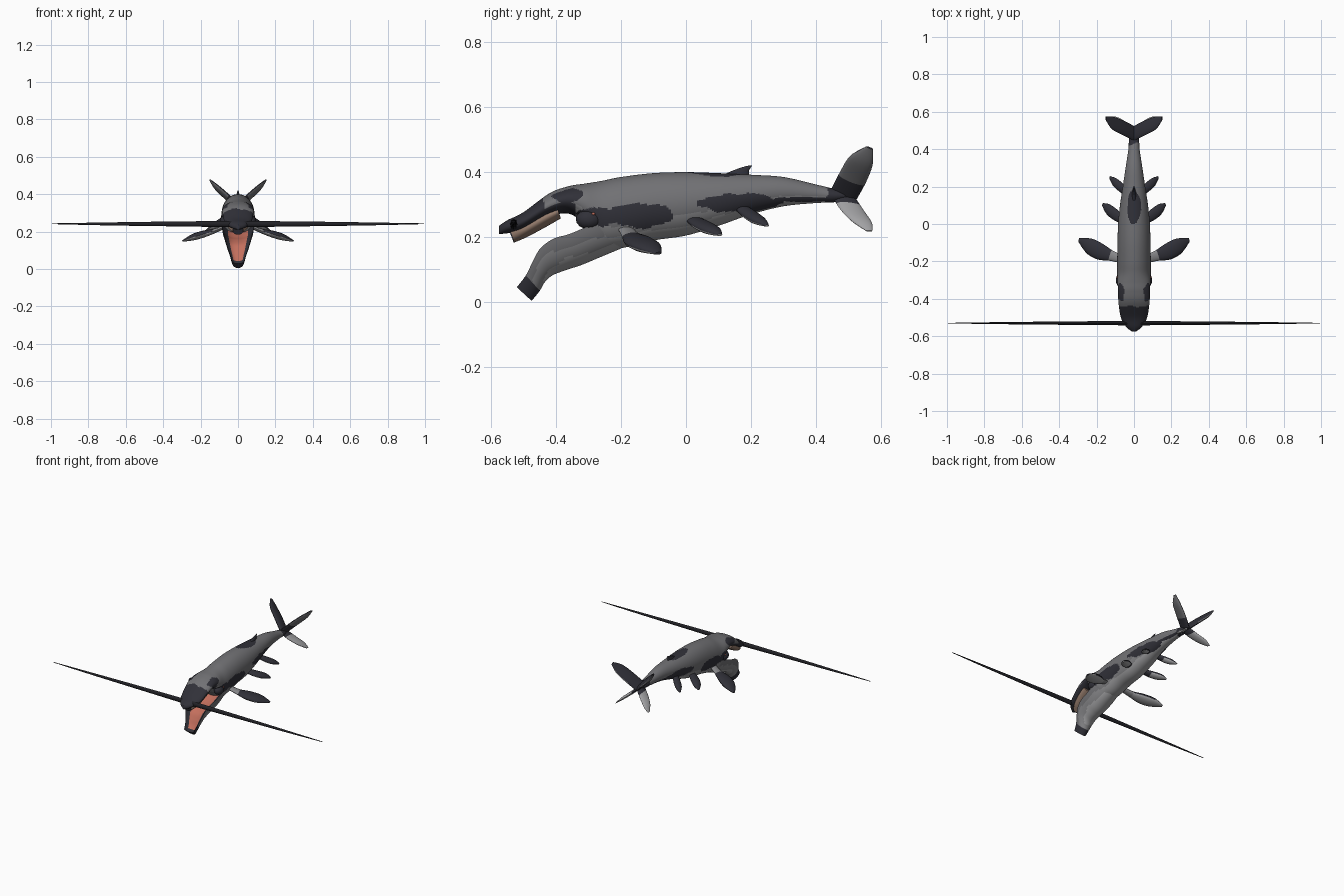
import bpy, bmesh, math
from mathutils import Vector, noise

cube = bpy.data.objects.get("Cube")
if cube:
    bpy.data.objects.remove(cube)

GREY, DARK, PALE, RED, TAN, MID, BLACK = range(7)


def material(name, rgb):
    m = bpy.data.materials.new(name)
    m.use_nodes = True
    m.diffuse_color = (*rgb, 1)
    bsdf = m.node_tree.nodes["Principled BSDF"]
    bsdf.inputs["Base Color"].default_value = (*rgb, 1)
    bsdf.inputs["Roughness"].default_value = 0.8
    return m


MATS = [material("skin grey", (0.165, 0.165, 0.175)),
        material("patch charcoal", (0.03, 0.03, 0.04)),
        material("belly pale grey", (0.36, 0.36, 0.37)),
        material("mouth red", (0.55, 0.16, 0.11)),
        material("palate tan", (0.30, 0.20, 0.15)),
        material("flank mid grey", (0.24, 0.24, 0.25)),
        material("spike black", (0.016, 0.016, 0.02))]


def resample(rows, n):
    """Smooth Catmull-Rom resampling of tuples."""
    out = []
    last = len(rows) - 1
    for k in range(n + 1):
        f = k / n * last
        i = min(int(f), last - 1)
        t = f - i
        quad = [rows[max(0, min(last, i + d))] for d in (-1, 0, 1, 2)]
        out.append([0.5 * (2 * b + (c - a) * t + (2 * a - 5 * b + 4 * c - d) * t * t
                           + (3 * b - a - 3 * c + d) * t ** 3)
                    for a, b, c, d in zip(*quad)])
    return out


def skin(name, rings, rule):
    """Bridge rings, cap the ends, colour faces with rule(centre, normal, t, a)."""
    bm = bmesh.new()
    loops = [[bm.verts.new(p) for p in ring] for ring in rings]
    n, m = len(loops[0]), len(loops)
    place = {}
    for i in range(m - 1):
        for j in range(n):
            k = (j + 1) % n
            f = bm.faces.new((loops[i][j], loops[i][k], loops[i + 1][k], loops[i + 1][j]))
            place[f] = ((i + 0.5) / (m - 1), (j + 0.5) / n)
    place[bm.faces.new(loops[0][::-1])] = (0, 0.75)
    place[bm.faces.new(loops[-1])] = (1, 0.75)
    bmesh.ops.recalc_face_normals(bm, faces=bm.faces[:])
    for f, (t, a) in place.items():
        f.material_index = rule(f.calc_center_median(), f.normal, t, a)
    mesh = bpy.data.meshes.new(name)
    bm.to_mesh(mesh)
    bm.free()
    for mat in MATS:
        mesh.materials.append(mat)
    ob = bpy.data.objects.new(name, mesh)
    bpy.context.collection.objects.link(ob)
    bpy.ops.object.select_all(action='DESELECT')
    ob.select_set(True)
    bpy.context.view_layer.objects.active = ob
    bpy.ops.object.shade_smooth_by_angle(angle=math.radians(50))


def hull(name, rows, rule, steps, sides, scooped=False):
    """Rows: top y, top z, bottom y, bottom z, half width."""
    rings = []
    for ty, tz, by, bz, w in resample(rows, steps):
        ring = []
        for j in range(sides):
            a = 2 * math.pi * j / sides
            u, v = math.cos(a), math.sin(a)
            if scooped:
                v = 0.9 - 0.8 * (1 - abs(u) ** 3) if v > 0 else 0.9 + 1.9 * v
            ring.append((w * u, (ty + by + (ty - by) * v) / 2, (tz + bz + (tz - bz) * v) / 2))
        rings.append(ring)
    skin(name, rings, rule)


def fin(name, rows, chord, thick, rule, side=1, steps=18, sides=16):
    """Rows: centre x, y, z and half chord."""
    path = resample(rows, steps)
    along = Vector(path[-1][:3]) - Vector(path[0][:3])
    chord = Vector(chord).normalized()
    flat = along.cross(chord).normalized()
    widest = max(p[3] for p in path)
    rings = []
    for x, y, z, w in path:
        ring = []
        for j in range(sides):
            a = 2 * math.pi * j / sides
            p = Vector((x, y, z)) + chord * w * math.cos(a) \
                + flat * thick * (w / widest) * math.sin(a)
            ring.append((p.x * side, p.y, p.z))
        rings.append(ring)
    skin(name, rings, rule)


# Dark patches on the flanks: y, z, y radius, z radius
PATCHES = [(0.17, 0.305, 0.13, 0.028), (-0.14, 0.265, 0.10, 0.036),
           (-0.28, 0.262, 0.06, 0.03), (-0.365, 0.33, 0.045, 0.024),
           (0.36, 0.316, 0.1, 0.007)]


def body_colour(c, n, t, a):
    wobble = 0.25 * noise.noise(c * 25)
    if c.y < -0.44 + 0.05 * wobble or c.y > 0.43 + 0.1 * wobble:
        return DARK
    if n.z > 0.6 and ((c.y - 0.09) / 0.09) ** 2 + (c.x / 0.036) ** 2 < 1 + wobble:
        return DARK
    if abs(n.x) > 0.35:
        for y, z, ry, rz in PATCHES:
            if ((c.y - y) / ry) ** 2 + ((c.z - z) / rz) ** 2 < 1 + 2 * wobble:
                return DARK
    if c.y < -0.34 and n.z < -0.3:
        return DARK
    shade = n.z - 0.3 * wobble
    return PALE if shade < -0.6 else MID if shade < -0.3 else GREY


# Body with upper jaw
profile = [(-0.575, 0.235, 0.21, 0.01), (-0.55, 0.252, 0.212, 0.042),
           (-0.5, 0.277, 0.222, 0.07), (-0.42, 0.335, 0.262, 0.083),
           (-0.36, 0.357, 0.272, 0.085), (-0.31, 0.365, 0.235, 0.088),
           (-0.26, 0.373, 0.168, 0.09), (-0.2, 0.385, 0.166, 0.09),
           (-0.1, 0.397, 0.19, 0.088), (0, 0.4, 0.205, 0.085),
           (0.1, 0.397, 0.235, 0.075), (0.2, 0.392, 0.27, 0.06),
           (0.3, 0.385, 0.295, 0.045), (0.4, 0.362, 0.305, 0.03),
           (0.46, 0.348, 0.308, 0.026), (0.51, 0.338, 0.322, 0.01)]
hull("body", [(y, top, y, low, w) for y, top, low, w in profile], body_colour, 225, 96)


# Lower jaw with a scooped red mouth floor inside a dark rim
def jaw_colour(c, n, t, a):
    if a < 0.5:
        across = abs(math.cos(2 * math.pi * a))
        return RED if across < 0.6 and t < 0.93 else DARK
    if t > 0.86:
        return DARK
    shade = n.z - 0.1 * noise.noise(c * 25)
    return PALE if shade < -0.6 else MID if shade < -0.3 else GREY


hull("lower_jaw", [(-0.22, 0.27, -0.2, 0.165, 0.075), (-0.3, 0.24, -0.26, 0.14, 0.085),
                   (-0.36, 0.215, -0.32, 0.115, 0.083), (-0.41, 0.2, -0.365, 0.1, 0.078),
                   (-0.45, 0.17, -0.41, 0.083, 0.07), (-0.475, 0.125, -0.434, 0.062, 0.058),
                   (-0.495, 0.085, -0.45, 0.035, 0.045), (-0.523, 0.048, -0.475, 0.004, 0.035)],
     jaw_colour, 70, 64, True)

# Palate under the upper jaw
hull("palate", [(-0.546, 0.225, -0.53, 0.183, 0.028), (-0.5, 0.25, -0.49, 0.2, 0.052),
                (-0.44, 0.285, -0.43, 0.232, 0.064), (-0.4, 0.3, -0.385, 0.258, 0.066)],
     lambda c, n, t, a: DARK if t < 0.04 else TAN, 24, 32)


def all_dark(c, n, t, a):
    return DARK


def all_black(c, n, t, a):
    return BLACK


def front_flipper(c, n, t, a):
    if t < 0.28:
        return MID
    return PALE if n.z < -0.35 else DARK


def small_flipper(c, n, t, a):
    return PALE if n.z < -0.35 and t > 0.25 else DARK


def upper_fluke(c, n, t, a):
    return DARK if t < 0.3 or n.z > 0.3 else GREY


def lower_fluke(c, n, t, a):
    return DARK if t < 0.25 else PALE


for side, label in ((1, "left"), (-1, "right")):
    # Long snout spikes
    fin(label + "_spike", [(0, -0.53, 0.24, 0.017), (0.35, -0.53, 0.241, 0.013),
                           (0.7, -0.53, 0.241, 0.008), (0.995, -0.53, 0.242, 0.002)],
        (0, 0, 1), 0.012, all_black, side, 12, 8)
    # Three pairs of flippers
    fin(label + "_front_flipper", [(0.06, -0.19, 0.23, 0.022), (0.12, -0.17, 0.205, 0.028),
                                   (0.18, -0.148, 0.188, 0.044), (0.24, -0.118, 0.17, 0.042),
                                   (0.295, -0.085, 0.15, 0.01)],
        (-0.3, 1, 0.1), 0.019, front_flipper, side)
    fin(label + "_middle_flipper", [(0.055, 0.02, 0.255, 0.022), (0.1, 0.05, 0.237, 0.03),
                                    (0.14, 0.08, 0.221, 0.027), (0.168, 0.105, 0.207, 0.007)],
        (-0.3, 1, 0.1), 0.015, small_flipper, side)
    fin(label + "_rear_flipper", [(0.04, 0.17, 0.29, 0.02), (0.075, 0.2, 0.267, 0.025),
                                  (0.105, 0.225, 0.25, 0.022), (0.13, 0.25, 0.235, 0.006)],
        (-0.3, 1, 0.1), 0.014, small_flipper, side)
    # Crossed tail flukes
    fin(label + "_upper_fluke", [(0, 0.485, 0.33, 0.042), (0.06, 0.515, 0.387, 0.043),
                                 (0.115, 0.54, 0.437, 0.037), (0.15, 0.565, 0.475, 0.011)],
        (0, 1, -0.4), 0.013, upper_fluke, side)
    fin(label + "_lower_fluke", [(0, 0.485, 0.325, 0.036), (0.045, 0.51, 0.285, 0.038),
                                 (0.09, 0.54, 0.248, 0.032), (0.12, 0.563, 0.219, 0.01)],
        (0, 1, -0.1), 0.01, lower_fluke, side)
    # Bulging cheek at the mouth corner, with a small eye
    for name, y, z, x, r, colour in (("cheek", -0.3, 0.255, 0.07, 0.03, DARK),
                                     ("eye", -0.285, 0.272, 0.091, 0.004, RED)):
        rings = []
        for i in range(1, 16):
            p = math.pi * i / 16
            rings.append([(side * (x + 0.9 * r * math.cos(p)),
                           y + 1.3 * r * math.sin(p) * math.cos(q * math.pi / 8),
                           z + r * math.sin(p) * math.sin(q * math.pi / 8)) for q in range(16)])
        skin(label + "_" + name, rings, lambda c, n, t, a, k=colour: k)

# Dorsal fin
fin("dorsal_fin", [(0, 0.15, 0.388, 0.045), (0, 0.168, 0.404, 0.026),
                   (0, 0.186, 0.415, 0.014), (0, 0.2, 0.421, 0.004)],
    (0, 1, 0), 0.012, all_dark)
